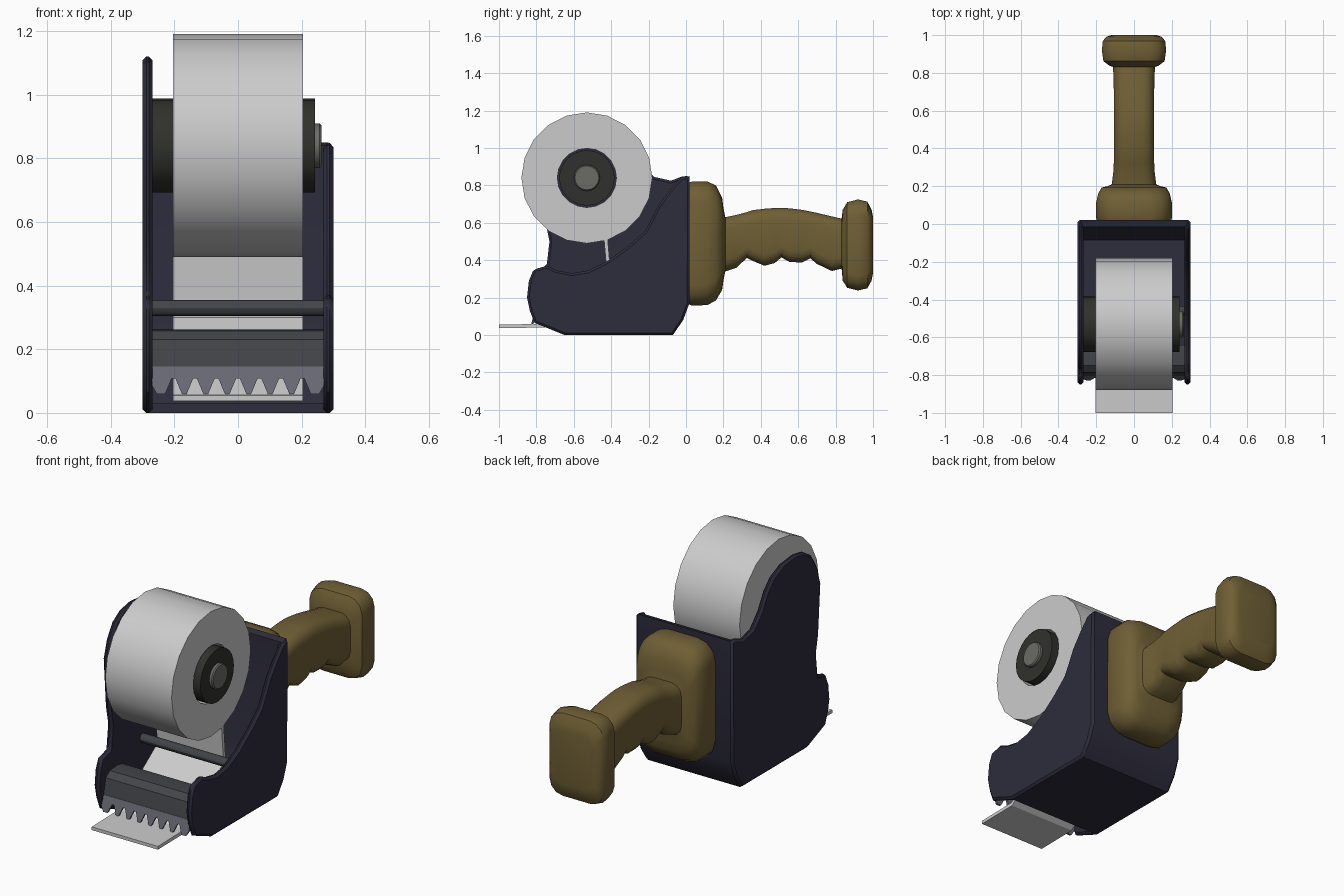
import bpy, bmesh
from math import sin, cos, pi, radians


def material(name, r, g, b):
    m = bpy.data.materials.new(name)
    m.diffuse_color = (r, g, b, 1)
    return m


NAVY = material("navy_plastic", 0.026, 0.025, 0.045)
OLIVE = material("olive_plastic", 0.16, 0.115, 0.035)
BLACK = material("black_plastic", 0.03, 0.03, 0.026)
CHARCOAL = material("charcoal_metal", 0.055, 0.058, 0.065)
STEEL = material("blade_steel", 0.14, 0.145, 0.18)
BOLT = material("bolt_metal", 0.15, 0.15, 0.13)


def loft(name, rings, mat=None, closed=False, bevel=0, angle=30):
    """Skin a list of equal-length point rings; cap the ends unless closed."""
    bm = bmesh.new()
    vs = [[bm.verts.new(p) for p in r] for r in rings]
    n, count = len(vs[0]), len(vs)
    for i in range(count if closed else count - 1):
        a, b = vs[i], vs[(i + 1) % count]
        for j in range(n):
            k = (j + 1) % n
            bm.faces.new((a[j], a[k], b[k], b[j]))
    if not closed:
        bm.faces.new(vs[0])
        bm.faces.new(vs[-1])
    bmesh.ops.recalc_face_normals(bm, faces=bm.faces)
    me = bpy.data.meshes.new(name)
    bm.to_mesh(me)
    bm.free()
    ob = bpy.data.objects.new(name, me)
    bpy.context.collection.objects.link(ob)
    if mat:
        me.materials.append(mat)
    if bevel:
        mod = ob.modifiers.new("edge_bevel", 'BEVEL')
        mod.width = bevel
        mod.limit_method = 'ANGLE'
        mod.angle_limit = radians(50)
    bpy.ops.object.select_all(action='DESELECT')
    ob.select_set(True)
    bpy.context.view_layer.objects.active = ob
    bpy.ops.object.shade_smooth_by_angle(angle=radians(angle))
    return ob


def prism(name, pts, x0, x1, mat=None, bevel=0):
    """Extrude a (y, z) outline along x."""
    return loft(name, [[(x, y, z) for y, z in pts] for x in (x0, x1)], mat, bevel=bevel)


def circle(x, r, n, cy, cz):
    return [(x, cy + r * sin(2 * pi * i / n), cz + r * cos(2 * pi * i / n)) for i in range(n)]


def cylinder(name, x0, x1, r, n, cy, cz, mat=None, chamfer=0):
    rings = [circle(x0, r, n, cy, cz), circle(x1 - chamfer, r, n, cy, cz)]
    if chamfer:
        rings.append(circle(x1, r - chamfer, n, cy, cz))
    return loft(name, rings, mat)


# side plates: common back, base and nose, then a low or a tall top edge
base = [(0.02, 0.85), (0.018, 0.17), (-0.015, 0.08), (-0.07, 0), (-0.65, 0), (-0.81, 0.065),
        (-0.835, 0.13), (-0.85, 0.20), (-0.84, 0.29), (-0.815, 0.35), (-0.745, 0.37)]
low_top = [(-0.69, 0.345), (-0.61, 0.33), (-0.52, 0.345), (-0.42, 0.395), (-0.31, 0.475),
           (-0.22, 0.555), (-0.185, 0.62), (-0.15, 0.69), (-0.09, 0.77), (-0.03, 0.84)]
tall_top = [(-0.73, 0.50), (-0.75, 0.60), (-0.76, 0.74), (-0.77, 0.88), (-0.74, 0.98),
            (-0.69, 1.06), (-0.62, 1.105), (-0.54, 1.12), (-0.44, 1.11), (-0.35, 1.07),
            (-0.29, 1.01), (-0.24, 0.92), (-0.17, 0.845), (-0.08, 0.825), (-0.02, 0.848)]
prism("right_side_plate", base + low_top, 0.268, 0.30, NAVY, 0.012)
prism("left_side_plate", base + tall_top, -0.30, -0.268, NAVY, 0.012)

# floor and back wall in one bent sheet
prism("floor_and_back", [(-0.65, 0), (-0.07, 0), (-0.015, 0.08), (0.018, 0.17), (0.02, 0.85),
                         (-0.015, 0.84), (-0.015, 0.18), (-0.04, 0.095), (-0.085, 0.03), (-0.65, 0.03)],
      -0.285, 0.285, NAVY)

# tape roll: a thick ring
CY, CZ = -0.53, 0.84
loft("tape_roll", [circle(-0.205, 0.35, 20, CY, CZ), circle(0.205, 0.35, 20, CY, CZ),
                   circle(0.205, 0.158, 20, CY, CZ), circle(-0.205, 0.158, 20, CY, CZ)], closed=True)

# hub and bolt
cylinder("roll_hub", -0.27, 0.242, 0.148, 24, CY, CZ, BLACK)
cylinder("hub_bolt", 0.23, 0.262, 0.07, 16, CY, CZ, BOLT, 0.006)

# free tape: down from the roll, round the rod, out below the blade
prism("tape_strip", [(-0.44, 0.53), (-0.42, 0.30), (-0.76, 0.06), (-1, 0.055),
                     (-1, 0.037), (-0.755, 0.04), (-0.40, 0.29), (-0.42, 0.53)], -0.205, 0.205)

# guide rod
cylinder("guide_rod", -0.27, 0.27, 0.025, 12, -0.46, 0.33, CHARCOAL)

# blade cover
prism("blade_cover", [(-0.64, 0.255), (-0.68, 0.262), (-0.75, 0.258), (-0.785, 0.23), (-0.805, 0.14),
                      (-0.787, 0.14), (-0.77, 0.222), (-0.742, 0.24), (-0.68, 0.244), (-0.64, 0.237)],
      -0.27, 0.27, CHARCOAL)

# toothed blade, leaning forward
edge = [(-0.27, 0.145), (-0.27, 0.085), (-0.255, 0.06)]
for i in range(-3, 4):
    c = i * 0.0675
    edge += [(c - 0.026, 0.06), (c - 0.006, 0.108), (c + 0.006, 0.108), (c + 0.026, 0.06)]
edge += [(0.255, 0.06), (0.27, 0.085), (0.27, 0.145)]
loft("cutting_blade", [[(x, y - 0.25 * (0.145 - z), z) for x, z in edge] for y in (-0.806, -0.794)], STEEL)


# handle: rounded-rectangle sections along y
def section(y, hw, lo, hi, r):
    pts = []
    for sx, sz, start in ((1, 1, 0), (-1, 1, 90), (-1, -1, 180), (1, -1, 270)):
        cx = sx * (hw - r)
        cz = hi - r if sz > 0 else lo + r
        for k in range(4):
            a = radians(start + 30 * k)
            pts.append((cx + r * cos(a), y, cz + r * sin(a)))
    return pts


flange = [(0.015, 0.195, 0.165, 0.815, 0.11), (0.03, 0.20, 0.157, 0.82, 0.11),
          (0.115, 0.20, 0.16, 0.82, 0.11), (0.16, 0.19, 0.185, 0.80, 0.11),
          (0.193, 0.172, 0.24, 0.735, 0.10), (0.20, 0.14, 0.29, 0.68, 0.08)]
grip = [(0.21, 0.118, 0.34, 0.63), (0.27, 0.11, 0.36, 0.642), (0.325, 0.107, 0.412, 0.657),
        (0.36, 0.107, 0.395, 0.668), (0.42, 0.107, 0.37, 0.675), (0.475, 0.107, 0.385, 0.679),
        (0.51, 0.107, 0.415, 0.68), (0.555, 0.107, 0.39, 0.677), (0.62, 0.107, 0.388, 0.669),
        (0.665, 0.107, 0.41, 0.66), (0.70, 0.107, 0.38, 0.653), (0.78, 0.108, 0.342, 0.634),
        (0.832, 0.112, 0.355, 0.622)]
end_cap = [(0.838, 0.13, 0.29, 0.67, 0.07), (0.862, 0.162, 0.252, 0.71, 0.08),
           (0.92, 0.17, 0.238, 0.725, 0.08), (0.97, 0.165, 0.25, 0.713, 0.08),
           (0.992, 0.145, 0.29, 0.67, 0.07), (1.0, 0.12, 0.33, 0.63, 0.06)]
loft("handle", [section(*s) for s in flange] + [section(*s, 0.06) for s in grip]
     + [section(*s) for s in end_cap], OLIVE, angle=40)
